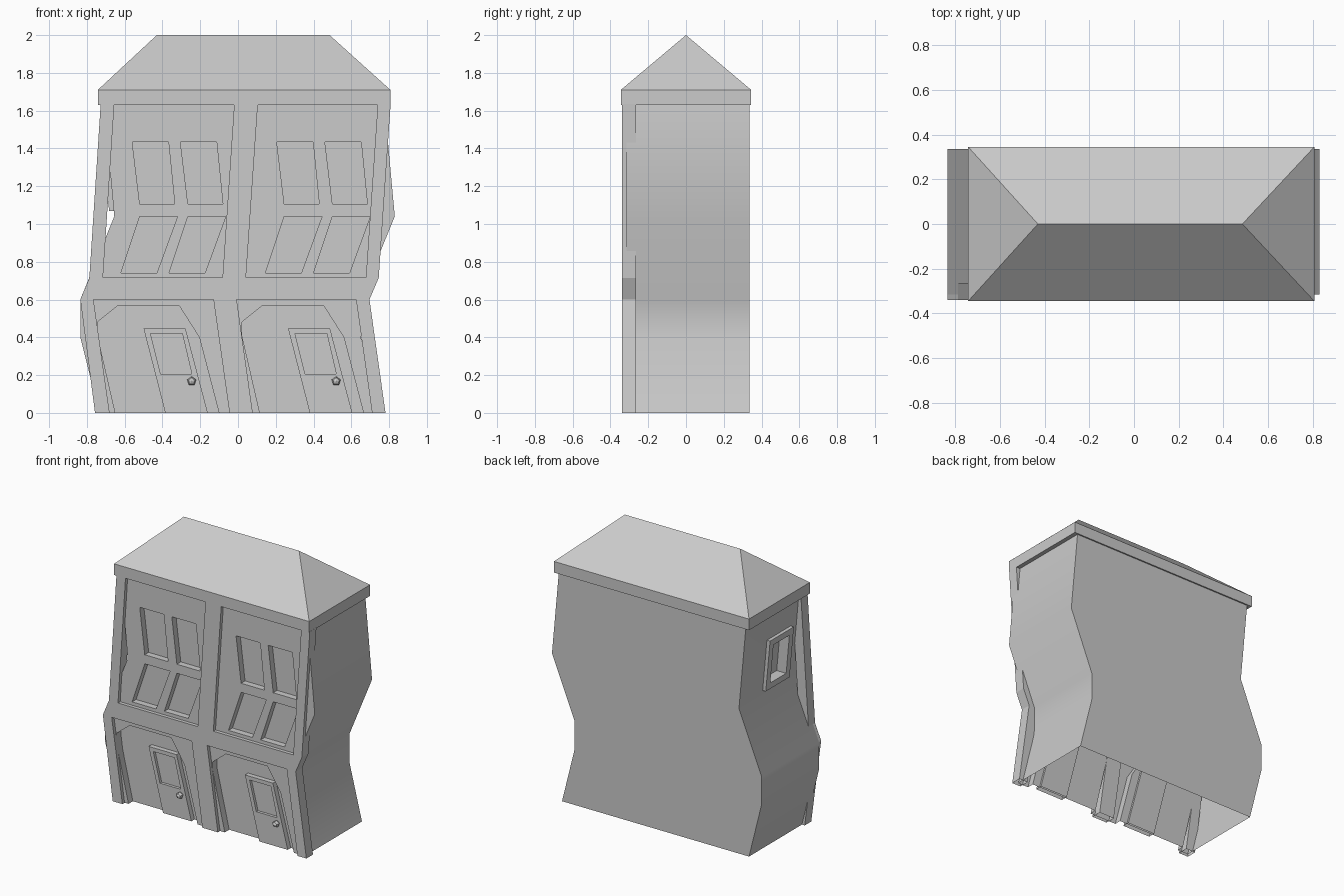
import bpy, bmesh, math
from mathutils import Matrix

if "Cube" in bpy.data.objects:
    bpy.data.objects.remove(bpy.data.objects["Cube"])

STEP = 0.765  # distance between the two repeated bays


def shift(pts, dx):
    return [(x + dx, z) for x, z in pts]


def add_prism(bm, pts, y0, y1):
    """Extrude an x-z outline from y0 to y1."""
    a = [bm.verts.new((x, y0, z)) for x, z in pts]
    b = [bm.verts.new((x, y1, z)) for x, z in pts]
    n = len(pts)
    bm.faces.new(a)
    bm.faces.new(b[::-1])
    for i in range(n):
        j = (i + 1) % n
        bm.faces.new((a[i], b[i], b[j], a[j]))


def finish(bm, name):
    bmesh.ops.recalc_face_normals(bm, faces=bm.faces[:])
    me = bpy.data.meshes.new(name)
    bm.to_mesh(me)
    bm.free()
    ob = bpy.data.objects.new(name, me)
    bpy.context.collection.objects.link(ob)
    return ob


def prisms(name, items):
    bm = bmesh.new()
    for pts, y0, y1 in items:
        add_prism(bm, pts, y0, y1)
    return finish(bm, name)


def activate(ob):
    bpy.ops.object.select_all(action='DESELECT')
    ob.select_set(True)
    bpy.context.view_layer.objects.active = ob


def cut(ob, items):
    """Cut pockets out of ob and discard the cutter."""
    cutter = prisms("cutter", items)
    cutter.hide_render = True
    mod = ob.modifiers.new("cut", 'BOOLEAN')
    mod.operation = 'DIFFERENCE'
    mod.solver = 'EXACT'
    mod.object = cutter
    activate(ob)
    bpy.ops.object.modifier_apply(modifier=mod.name)
    bpy.data.objects.remove(cutter)


def open_bottom(ob):
    bm = bmesh.new()
    bm.from_mesh(ob.data)
    low = [f for f in bm.faces if all(abs(v.co.z) < 1e-4 for v in f.verts)]
    bmesh.ops.delete(bm, geom=low, context='FACES')
    bm.to_mesh(ob.data)
    bm.free()


# Wavy main body
left = [(-0.735, 0), (-0.835, 0.4), (-0.835, 0.6), (-0.655, 1.04), (-0.71, 1.64)]
right = [(x + 1.485, z) for x, z in left]
body = prisms("body", [(left + right[::-1], -0.315, 0.335)])

# Pockets: arched doorways, four panes per bay, side window
arch = [(-0.647, -0.01), (-0.745, 0.415), (-0.745, 0.48), (-0.64, 0.565),
        (-0.31, 0.565), (-0.205, 0.4), (-0.098, -0.01)]
panes = [[(-0.56, 1.435), (-0.368, 1.435), (-0.335, 1.105), (-0.52, 1.105)],
         [(-0.62, 0.74), (-0.52, 1.04), (-0.32, 1.04), (-0.43, 0.74)]]
pockets = []
for bay in (0, STEP):
    pockets.append((shift(arch, bay), -0.5, -0.265))
    for p in panes:
        for k in (0, 0.255):
            pockets.append((shift(p, bay + k), -0.5, -0.27))


def wall_x(z):
    return -0.655 - 0.055 * (z - 1.04) / 0.6


def side_bar(z0, z1, out, inn):
    return [(wall_x(z0) - out, z0), (wall_x(z1) - out, z1),
            (wall_x(z1) + inn, z1), (wall_x(z0) + inn, z0)]


pockets.append((side_bar(1.115, 1.395, 0.1, 0.05), -0.155, 0.025))
cut(body, pockets)
open_bottom(body)
activate(body)
bpy.ops.object.shade_smooth_by_angle(angle=math.radians(32))

# Front frame: pilasters and middle beam as one H-shaped outline
frame_pts = [(-0.757, 0), (-0.835, 0.6), (-0.787, 0.715), (-0.727, 1.635),
             (-0.655, 1.635), (-0.715, 0.716), (-0.082, 0.716), (-0.02, 1.635),
             (0.105, 1.635), (0.042, 0.716), (0.677, 0.716), (0.74, 1.635),
             (0.808, 1.635), (0.745, 0.715), (0.696, 0.6), (0.781, 0),
             (0.71, 0), (0.625, 0.6), (-0.007, 0.6), (0.078, 0),
             (-0.045, 0), (-0.13, 0.6), (-0.765, 0.6), (-0.68, 0)]
frame = prisms("front_frame", [(frame_pts, -0.34, -0.265)])
open_bottom(frame)

# Doors with recessed pane and low-poly knob
door_pts = [(-0.5, 0.447), (-0.278, 0.447), (-0.16, 0), (-0.385, 0)]
door_pane = [(-0.463, 0.42), (-0.295, 0.42), (-0.245, 0.207), (-0.41, 0.207)]
for side, bay in (("left", 0), ("right", STEP)):
    door = prisms(side + "_door", [(shift(door_pts, bay), -0.3, -0.25)])
    cut(door, [(shift(door_pane, bay), -0.5, -0.28)])
    open_bottom(door)
    bm = bmesh.new()
    m = Matrix.Translation((-0.245 + bay, -0.31, 0.168)) @ Matrix.Rotation(math.pi / 2, 4, 'X')
    bmesh.ops.create_uvsphere(bm, u_segments=5, v_segments=4, radius=0.025, matrix=m)
    finish(bm, side + "_door_knob")

# Leaning side window frame
out, inn = 0.025, 0.01
prisms("side_window_frame", [
    (side_bar(1.07, 1.115, out, inn), -0.2, 0.07),
    (side_bar(1.395, 1.44, out, inn), -0.2, 0.07),
    (side_bar(1.115, 1.395, out, inn), -0.2, -0.155),
    (side_bar(1.115, 1.395, out, inn), 0.025, 0.07)])

# Cornice and hip roof as one solid
bm = bmesh.new()
rings = [[bm.verts.new((x, y, z)) for x, y in
          ((-0.742, -0.345), (0.807, -0.345), (0.807, 0.345), (-0.742, 0.345))]
         for z in (1.63, 1.71)]
r0, r1 = (bm.verts.new((x, 0, 2.0)) for x in (-0.43, 0.485))
lo, hi = rings
bm.faces.new(lo)
for i in range(4):
    j = (i + 1) % 4
    bm.faces.new((lo[i], lo[j], hi[j], hi[i]))
bm.faces.new((hi[0], hi[1], r1, r0))
bm.faces.new((hi[2], hi[3], r0, r1))
bm.faces.new((hi[1], hi[2], r1))
bm.faces.new((hi[3], hi[0], r0))
finish(bm, "roof")
